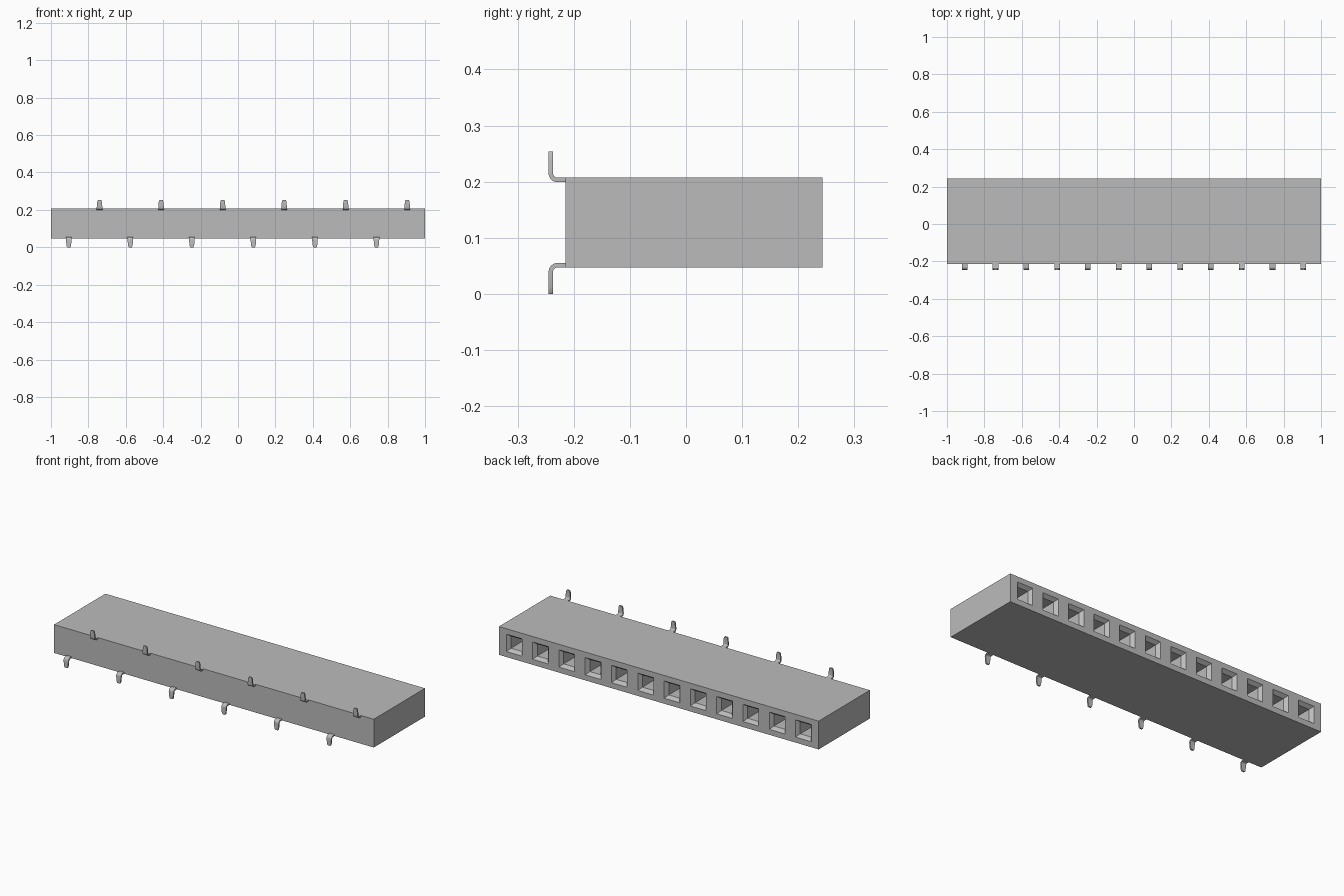
import bpy
import bmesh
import math

cube = bpy.data.objects.get("Cube")
if cube:
    bpy.data.objects.remove(cube, do_unlink=True)

grey = bpy.data.materials.new("plain grey")
grey.use_nodes = True
grey.diffuse_color = (0.5, 0.5, 0.5, 1)
grey.node_tree.nodes["Principled BSDF"].inputs["Base Color"].default_value = (0.5, 0.5, 0.5, 1)

COUNT = 12
PITCH = 0.1645
FRONT, BACK = -0.215, 0.243
BOTTOM, TOP = 0.047, 0.207
MID = (BOTTOM + TOP) / 2


def finish(bm, name):
    bmesh.ops.remove_doubles(bm, verts=bm.verts, dist=0.0001)
    bmesh.ops.recalc_face_normals(bm, faces=bm.faces)
    mesh = bpy.data.meshes.new(name)
    bm.to_mesh(mesh)
    bm.free()
    mesh.materials.append(grey)
    obj = bpy.data.objects.new(name, mesh)
    bpy.context.collection.objects.link(obj)
    return obj


def skin(bm, rings, skip=()):
    """Join four-point rings with quads, leaving out the given sides."""
    for a, b in zip(rings, rings[1:]):
        for i in range(4):
            if i not in skip:
                j = (i + 1) % 4
                bm.faces.new((a[i], a[j], b[j], b[i]))


def rect(bm, x0, x1, y, z0, z1):
    return [bm.verts.new(p) for p in
            ((x0, y, z0), (x1, y, z0), (x1, y, z1), (x0, y, z1))]


def slot_x(i):
    return (i - (COUNT - 1) / 2) * PITCH


# Housing: one column per socket, each with a chamfered mouth and deep bore
bm = bmesh.new()
for i in range(COUNT):
    x = slot_x(i)
    x0 = -1 if i == 0 else x - PITCH / 2
    x1 = 1 if i == COUNT - 1 else x + PITCH / 2
    front = rect(bm, x0, x1, FRONT, BOTTOM, TOP)
    back = rect(bm, x0, x1, BACK, BOTTOM, TOP)
    bores = [rect(bm, x - h, x + h, y, MID - h, MID + h)
             for h, y in ((0.049, BACK), (0.034, BACK - 0.02), (0.034, BACK - 0.33))]
    hidden = [s for s, inner in ((3, i > 0), (1, i < COUNT - 1)) if inner]
    bm.faces.new(front)
    skin(bm, [front, back], hidden)
    skin(bm, [back] + bores)
    bm.faces.new(bores[-1])
finish(bm, "socket_housing")


# Pins: flat bent strips, alternating between the lower and upper edges
def pin(name, x, upper):
    thick, radius, outer = 0.008, 0.016, -0.245
    # Each station: outer y, outer z, inner y, inner z, half width
    stations = [(FRONT + 0.01, BOTTOM + thick, FRONT + 0.01, BOTTOM, 0.015)]
    cy, cz = outer + radius, BOTTOM + thick - radius
    for k in range(7):
        a = math.pi / 2 * (1 + k / 6)
        c, s = math.cos(a), math.sin(a)
        r = radius - thick
        stations.append((cy + radius * c, cz + radius * s, cy + r * c, cz + r * s, 0.015))
    for z, half in ((0.012, 0.0125), (0.004, 0.0105), (0, 0.008)):
        stations.append((outer, z, outer + thick, z, half))
    bm = bmesh.new()
    rings = []
    for y0, z0, y1, z1, w in stations:
        if upper:
            z0, z1 = 2 * MID - z0, 2 * MID - z1
        rings.append([bm.verts.new(p) for p in
                      ((x - w, y0, z0), (x + w, y0, z0), (x + w, y1, z1), (x - w, y1, z1))])
    skin(bm, rings)
    bm.faces.new(rings[0])
    bm.faces.new(rings[-1])
    obj = finish(bm, name)
    bpy.ops.object.select_all(action="DESELECT")
    obj.select_set(True)
    bpy.context.view_layer.objects.active = obj
    bpy.ops.object.shade_smooth_by_angle(angle=math.radians(30))


for i in range(COUNT):
    upper = i % 2 == 1
    pin(f"{'upper' if upper else 'lower'}_pin_{i // 2 + 1}", slot_x(i), upper)
